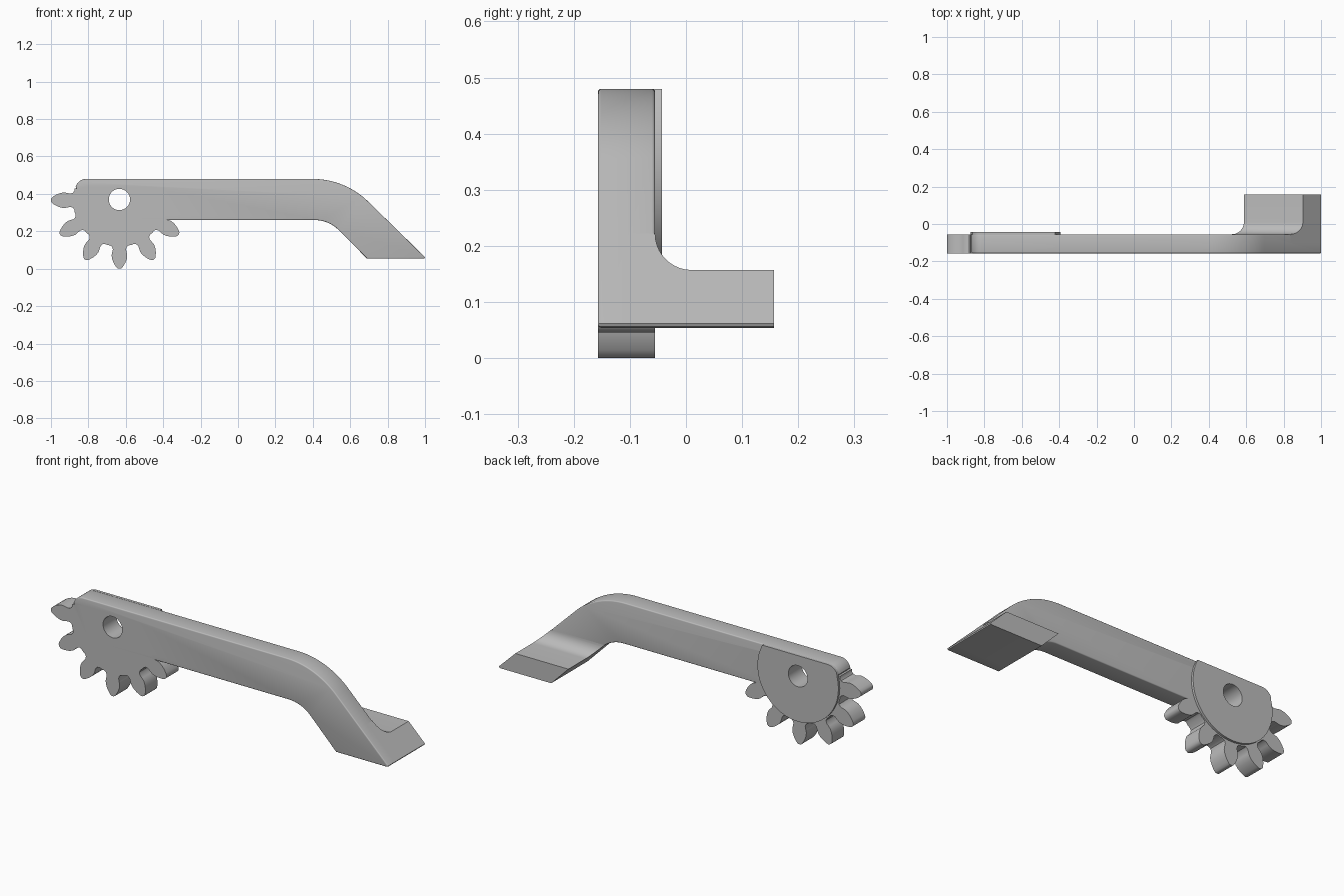
import bpy, bmesh
from math import sin, cos, radians, sqrt
from mathutils import Vector

cube = bpy.data.objects.get("Cube")
if cube:
    bpy.data.objects.remove(cube, do_unlink=True)

# One grey for the whole lever
grey = bpy.data.materials.new("light_grey")
grey.use_nodes = True
colour = (0.5, 0.5, 0.5, 1)
grey.diffuse_color = colour
grey.node_tree.nodes["Principled BSDF"].inputs["Base Color"].default_value = colour

FRONT, BACK, END = -0.157, -0.055, 0.157
TOP, BASE = 0.48, 0.054
CX, CZ, ROOT = -0.634, 0.366, 0.24


def arc(cx, cy, r, start, end, steps):
    angles = [radians(start + (end - start) * i / steps) for i in range(steps + 1)]
    return [(cx + r * cos(a), cy + r * sin(a)) for a in angles]


def prism(name, outline, low, high, axis="y", bevel=0):
    """Extrude an outline along y (points are x, z) or along x (points are y, z)."""
    bm = bmesh.new()

    def place(p, d):
        return Vector((p[0], d, p[1])) if axis == "y" else Vector((d, p[0], p[1]))

    face = bm.faces.new([bm.verts.new(place(p, low)) for p in outline])
    result = bmesh.ops.extrude_face_region(bm, geom=[face])
    verts = [g for g in result["geom"] if isinstance(g, bmesh.types.BMVert)]
    bmesh.ops.translate(bm, verts=verts, vec=place((0, 0), high - low))
    bmesh.ops.recalc_face_normals(bm, faces=bm.faces)
    if bevel:
        rim = [e for e in bm.edges if abs(e.verts[0].co.y - e.verts[1].co.y) < 1e-5]
        bmesh.ops.bevel(bm, geom=rim, offset=bevel, segments=3, profile=0.5,
                        affect="EDGES", clamp_overlap=True)
    mesh = bpy.data.meshes.new(name)
    bm.to_mesh(mesh)
    bm.free()
    mesh.materials.append(grey)
    obj = bpy.data.objects.new(name, mesh)
    bpy.context.collection.objects.link(obj)
    return obj


def combine(obj, other, operation, keep=False):
    mod = obj.modifiers.new("combine", "BOOLEAN")
    mod.operation, mod.solver, mod.object = operation, "EXACT", other
    bpy.context.view_layer.objects.active = obj
    bpy.ops.object.modifier_apply(modifier=mod.name)
    if not keep:
        bpy.data.objects.remove(other, do_unlink=True)


# Arm outline: straight bar bending down at 45 degrees to a flat-bottomed tip
corner = arc(-0.812, TOP - 0.058, 0.058, 90, 165, 6)
arm_outline = (
    [(-0.78, 0.26)]
    + arc(0.41, 0.079, 0.181, 90, 45, 8)
    + [(0.69, BASE), (0.99, BASE), (0.997, 0.056), (1.0, 0.062)]
    + arc(0.40, TOP - 0.4225, 0.4225, 45, 90, 14)
    + corner
)
arm = prism("lever_arm", arm_outline, FRONT, BACK, bevel=0.008)

# Gear sector: six teeth with rounded flanks and undercut roots
half_tooth = [(0.24, 0.062), (0.241, 0.05), (0.248, 0.04), (0.263, 0.035),
              (0.28, 0.039), (0.295, 0.042), (0.315, 0.039), (0.335, 0.031),
              (0.352, 0.021), (0.363, 0.012), (0.366, 0.004)]
tooth = [(r, -w) for r, w in half_tooth] + [(r, w) for r, w in reversed(half_tooth[1:])]
gear_outline = [(-0.5, 0.44), (-0.8, 0.44)]
for angle in range(180, 331, 30):
    c, s = cos(radians(angle)), sin(radians(angle))
    gear_outline += [(CX + r * c - w * s, CZ + r * s + w * c) for r, w in tooth]
gear = prism("gear_sector", gear_outline, FRONT, BACK)

# Foot: lower arm carried backwards, with a hollow fillet against the arm
foot_start = -0.1
foot = prism("foot", arm_outline, foot_start, END)
side_outline = ([(foot_start - 0.01, -0.1), (END + 0.1, -0.1), (END + 0.1, 0.157)]
                + arc(0.01, 0.222, 0.065, 270, 180, 10)
                + [(foot_start - 0.01, 0.222)])
combine(foot, prism("foot_side", side_outline, 0.3, 1.2, axis="x"), "INTERSECT")
combine(arm, gear, "UNION")
combine(arm, foot, "UNION")

# Raised round plate on the back of the gear, cut flush with the top
chord = sqrt(ROOT ** 2 - (TOP - CZ) ** 2)
plate_outline = ([(x, z) for x, z in arc(CX, CZ, ROOT, 165, 385, 56)]
                 + [(CX + chord, TOP)] + corner[:-1])
plate = prism("hub_plate", plate_outline, BACK - 0.003, -0.043)

# Pivot hole through arm and plate
hole = prism("pivot_hole", arc(CX, CZ + 0.004, 0.057, 0, 350, 35), -0.3, 0.1)
combine(arm, hole, "DIFFERENCE", keep=True)
combine(plate, hole, "DIFFERENCE")

# Smooth the curves, keep the edges sharp
for obj in (arm, plate):
    bpy.ops.object.select_all(action="DESELECT")
    obj.select_set(True)
    bpy.context.view_layer.objects.active = obj
    bpy.ops.object.shade_smooth_by_angle(angle=radians(32))
